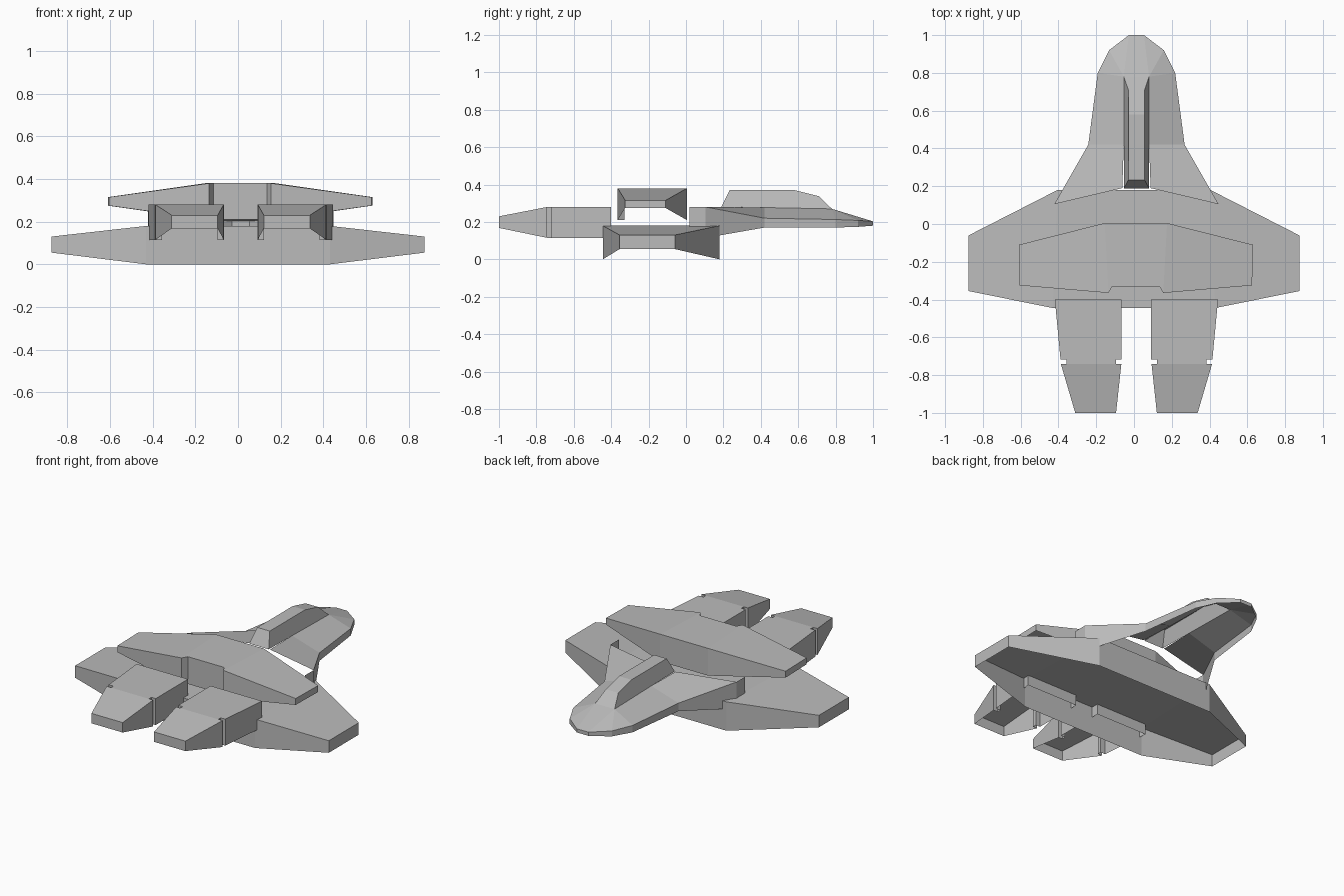
import bpy, bmesh

grey = bpy.data.materials.new("hull_grey")
grey.diffuse_color = (0.5, 0.5, 0.5, 1)


def mirrored_part(name, points, faces, walls=(), offset=0.0):
    """Half part on +x, mirrored. points: (x, y, z_top[, z_bottom]);
    faces: panels between top points; walls: point chain dropped to z_bottom."""
    bm = bmesh.new()
    for s in (1, -1):
        top = [bm.verts.new((s * p[0], p[1], p[2])) for p in points]
        low = {i: bm.verts.new((s * points[i][0], points[i][1], points[i][3]))
               for i in set(walls)}
        polys = [[top[i] for i in f] for f in faces]
        polys += [[top[a], top[b], low[b], low[a]] for a, b in zip(walls, walls[1:])]
        for poly in polys:
            bm.faces.new(poly)
    bmesh.ops.remove_doubles(bm, verts=bm.verts[:], dist=1e-4)
    bmesh.ops.recalc_face_normals(bm, faces=bm.faces[:])
    bm.normal_update()
    if sum(f.normal.z * f.calc_area() for f in bm.faces) < 0:
        bmesh.ops.reverse_faces(bm, faces=bm.faces[:])
    bmesh.ops.translate(bm, verts=bm.verts[:], vec=(offset, 0, 0))
    me = bpy.data.meshes.new(name)
    bm.to_mesh(me)
    bm.free()
    me.materials.append(grey)
    ob = bpy.data.objects.new(name, me)
    bpy.context.collection.objects.link(ob)
    return ob


# Wide lower wing, open underneath
mirrored_part("lower_wing", [
    (0, 0.18, 0.18, 0), (0.405, 0.18, 0.18, 0), (0.875, -0.06, 0.13, 0.055),
    (0.875, -0.355, 0.13, 0.055), (0.43, -0.445, 0.18, 0), (0, -0.445, 0.18, 0)],
    [[0, 1, 4, 5], [1, 2, 3, 4]], range(6))

# Smaller upper wing with a shallow notch at the tail
mirrored_part("upper_wing", [
    (0, 0.005, 0.38, 0.21), (0.165, 0.005, 0.38, 0.21), (0.62, -0.11, 0.315, 0.275),
    (0.615, -0.325, 0.315, 0.275), (0.145, -0.365, 0.38, 0.21),
    (0.125, -0.33, 0.38, 0.21), (0, -0.33, 0.38, 0.21)],
    [[0, 1, 4, 5, 6], [1, 2, 3, 4]], range(7), 0.01)

# Pair of engines with side slots and tapered tails
T, B = 0.28, 0.115
mirrored_part("engines", [
    (0.078, -0.40, T, B), (0.432, -0.40, T, B), (0.402, -0.718, T, B),
    (0.37, -0.718, T, B), (0.37, -0.742, T, B), (0.40, -0.742, T, B),
    (0.324, -1.0, 0.23, 0.168), (0.108, -1.0, 0.23, 0.168),
    (0.08, -0.742, T, B), (0.108, -0.742, T, B), (0.108, -0.718, T, B),
    (0.078, -0.718, T, B)],
    [[0, 1, 2, 3, 10, 11], [3, 4, 9, 10], [4, 5, 6, 7, 8, 9]],
    list(range(12)) + [0], 0.013)

# Nose shell, open behind, below and under the canopy
mirrored_part("nose", [
    (0.435, 0.02, 0.28, 0.12), (0.435, 0.105, 0.28, 0.115), (0.255, 0.42, 0.22, 0.17),
    (0.205, 0.80, 0.213, 0.17), (0.145, 0.92, 0.208, 0.174), (0.04, 1.0, 0.203, 0.18),
    (0, 1.0, 0.203, 0.18),
    (0, 0.78, 0.27), (0.067, 0.78, 0.27), (0.067, 0.42, 0.277), (0.075, 0.19, 0.28)],
    [[1, 2, 9, 10], [2, 3, 8, 9], [3, 4, 8], [4, 5, 8], [5, 6, 7, 8]],
    range(7), 0.013)

# Raised canopy
mirrored_part("canopy", [
    (0.067, 0.188, 0.28), (0.043, 0.233, 0.37), (0.043, 0.58, 0.37),
    (0.043, 0.71, 0.338), (0.067, 0.78, 0.27),
    (0, 0.188, 0.28), (0, 0.233, 0.37), (0, 0.58, 0.37), (0, 0.71, 0.338), (0, 0.78, 0.27)],
    [[0, 1, 2, 3, 4]] + [[i, i + 1, i + 6, i + 5] for i in range(4)], (), 0.013)
